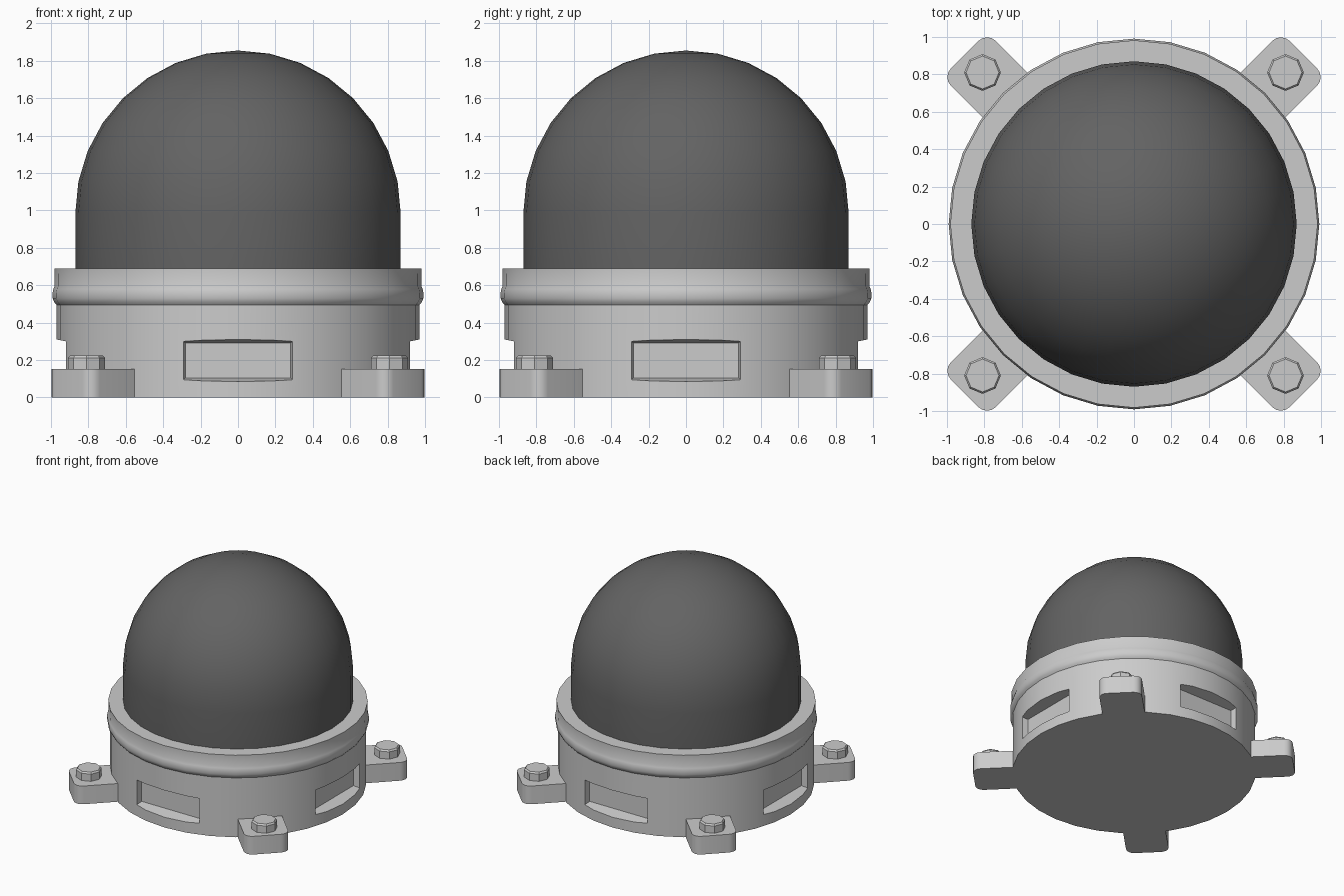
import bpy, bmesh, math
from mathutils import Matrix

if "Cube" in bpy.data.objects:
    bpy.data.objects.remove(bpy.data.objects["Cube"])

SEG = 32


def material(name, v):
    m = bpy.data.materials.new(name)
    m.diffuse_color = (v, v, v, 1)
    m.use_nodes = True
    m.node_tree.nodes["Principled BSDF"].inputs["Base Color"].default_value = m.diffuse_color
    return m


light = material("light grey casing", 0.60)
dark = material("dark grey dome", 0.125)


def make(name, bm, mat, angle=30):
    bmesh.ops.recalc_face_normals(bm, faces=bm.faces)
    me = bpy.data.meshes.new(name)
    bm.to_mesh(me)
    bm.free()
    ob = bpy.data.objects.new(name, me)
    bpy.context.collection.objects.link(ob)
    me.materials.append(mat)
    smooth(ob, angle)
    return ob


def select(ob):
    bpy.ops.object.select_all(action='DESELECT')
    ob.select_set(True)
    bpy.context.view_layer.objects.active = ob


def smooth(ob, angle=30):
    select(ob)
    bpy.ops.object.shade_smooth_by_angle(angle=math.radians(angle))


def loft(bm, rings):
    """Closed solid through rings of points with equal counts."""
    vs = [[bm.verts.new(p) for p in r] for r in rings]
    for a, b in zip(vs, vs[1:]):
        for i in range(len(a)):
            j = (i + 1) % len(a)
            bm.faces.new((a[i], a[j], b[j], b[i]))
    bm.faces.new(vs[0][::-1])
    bm.faces.new(vs[-1])


def circle(r, z, n=SEG, cx=0, cy=0):
    return [(cx + r * math.cos(math.tau * i / n), cy + r * math.sin(math.tau * i / n), z)
            for i in range(n)]


# Round casing with a raised bead near the top
bm = bmesh.new()
profile = [(0.97, 0), (0.97, 0.495), (0.983, 0.51), (0.991, 0.53), (0.991, 0.56),
           (0.987, 0.58), (0.98, 0.597), (0.982, 0.69)]
loft(bm, [circle(r, z) for r, z in profile])
casing = make("casing", bm, light)

# Four tapered recesses cut into the casing
bm = bmesh.new()


def rect(w, z0, z1, y):
    return [(-w, y, z0), (w, y, z0), (w, y, z1), (-w, y, z1)]


for k in range(4):
    part = bmesh.new()
    loft(part, [rect(0.28, 0.105, 0.29, -0.87), rect(0.30, 0.085, 0.31, -0.97),
                rect(0.30, 0.085, 0.31, -1.1)])
    part.transform(Matrix.Rotation(k * math.pi / 2, 4, 'Z'))
    tmp = bpy.data.meshes.new("tmp")
    part.to_mesh(tmp)
    part.free()
    bm.from_mesh(tmp)
    bpy.data.meshes.remove(tmp)
cutter = make("recess_cutter", bm, light)
mod = casing.modifiers.new("recesses", 'BOOLEAN')
mod.operation = 'DIFFERENCE'
mod.solver = 'EXACT'
mod.object = cutter
select(casing)
# Cut before shading so the smoothing works on the final edges
bpy.ops.object.modifier_move_to_index(modifier=mod.name, index=0)
bpy.ops.object.modifier_apply(modifier=mod.name)
bpy.data.objects.remove(cutter)
smooth(casing)

# Dark dome: short cylinder topped by a hemisphere
bm = bmesh.new()
rings = [circle(0.87, 0.66)]
for i in range(8):
    a = math.radians(11.25 * i)
    rings.append(circle(0.87 * math.cos(a), 0.985 + 0.87 * math.sin(a)))
loft(bm, rings)
top = [f for f in bm.faces if len(f.verts) == SEG and f.calc_center_median().z > 1]
bmesh.ops.poke(bm, faces=top, offset=0)
max(bm.verts, key=lambda v: (len(v.link_edges) == SEG)).co.z = 1.855
make("dome", bm, dark)

# Mounting feet with rounded outer corners, each carrying an eight-sided bolt
U, W, R = 1.28, 0.17, 0.065
outline = [(0.8, -W)]
for s in (-1, 1):
    for i in range(5):
        t = i / 4 if s < 0 else 1 - i / 4
        a = math.radians(90 * (1 - t))
        outline.append((U - R + R * math.cos(a), s * (W - R + R * math.sin(a))))
outline.append((0.8, W))
for k, place in enumerate(("back_right", "back_left", "front_left", "front_right")):
    ang = math.pi / 4 + k * math.pi / 2
    rot = Matrix.Rotation(ang, 4, 'Z')
    bm = bmesh.new()
    loft(bm, [[(x, y, z) for x, y in outline] for z in (0, 0.152)])
    bm.transform(rot)
    make("foot_" + place, bm, light)
    bm = bmesh.new()
    cx, cy = 0.81 * math.sqrt(2) * math.cos(ang), 0.81 * math.sqrt(2) * math.sin(ang)
    loft(bm, [circle(r, z, 8, cx, cy) for r, z in ((0.098, 0.14), (0.098, 0.212), (0.088, 0.225))])
    make("bolt_" + place, bm, light)
